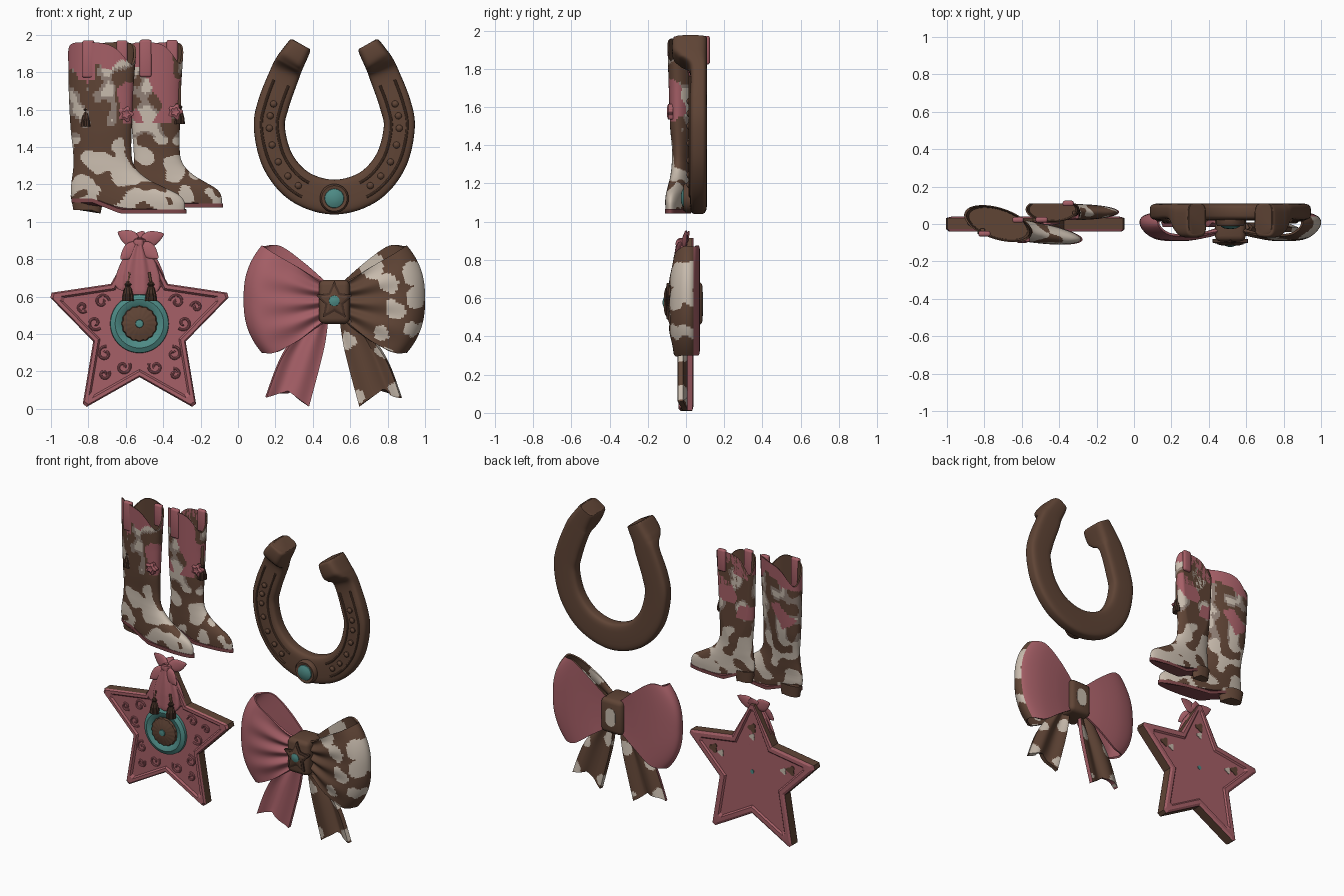
import bpy, bmesh, math
from mathutils import Vector, noise
if "Cube" in bpy.data.objects:
    bpy.data.objects.remove(bpy.data.objects["Cube"], do_unlink=True)
COLOURS = {"rose leather": (0.38, 0.115, 0.135), "saddle brown": (0.115, 0.058, 0.036),
           "dark brown": (0.06, 0.03, 0.02), "cream hide": (0.58, 0.50, 0.42),
           "taupe hide": (0.28, 0.215, 0.18), "turquoise": (0.075, 0.255, 0.235), "sole": (0.2, 0.06, 0.065)}
ROSE, BROWN, DARK, CREAM, TAUPE, TURQ, SOLE = COLOURS
for label, rgb in COLOURS.items():
    m = bpy.data.materials.new(label)
    m.use_nodes = True
    m.diffuse_color = (*rgb, 1)
    m.node_tree.nodes["Principled BSDF"].inputs["Base Color"].default_value = (*rgb, 1)

# Helpers: paint is a colour name or a rule on face centre and normal
def make(name, bm, paint, angle=40):
    bmesh.ops.recalc_face_normals(bm, faces=bm.faces[:])
    mesh, slots = bpy.data.meshes.new(name), []
    for f in bm.faces:
        key = paint if isinstance(paint, str) else paint(f.calc_center_median(), f.normal)
        if key not in slots:
            slots.append(key)
            mesh.materials.append(bpy.data.materials[key])
        f.material_index, f.smooth = slots.index(key), True
    bm.to_mesh(mesh)
    bm.free()
    mesh.set_sharp_from_angle(angle=math.radians(angle))
    bpy.context.scene.collection.objects.link(bpy.data.objects.new(name, mesh))

def loft(name, rings, paint, caps=(True, True), angle=40):
    bm = bmesh.new()
    loops = [[bm.verts.new(p) for p in r] for r in rings]
    for a, b in zip(loops, loops[1:]):
        for i in range(len(a)):
            bm.faces.new((a[i - 1], a[i], b[i], b[i - 1]))
    for cap, loop in zip(caps, (loops[0], loops[-1])):
        if cap:
            bm.faces.new(loop)
    make(name, bm, paint, angle)

def sheet(name, grid, thick, paint):
    bm = bmesh.new()
    v = [[bm.verts.new(p) for p in row] for row in grid]
    for a, b in zip(v, v[1:]):
        for i in range(1, len(a)):
            bm.faces.new((a[i - 1], a[i], b[i], b[i - 1]))
    bmesh.ops.recalc_face_normals(bm, faces=bm.faces[:])
    bmesh.ops.solidify(bm, geom=bm.faces[:], thickness=thick)
    make(name, bm, paint, 50)

def block(name, centre, size, paint, bevel):
    bm = bmesh.new()
    bmesh.ops.create_cube(bm, size=1)
    bmesh.ops.scale(bm, vec=size, verts=bm.verts[:])
    bmesh.ops.bevel(bm, geom=bm.edges[:], offset=bevel, segments=3, affect='EDGES', profile=0.5)
    bmesh.ops.translate(bm, vec=centre, verts=bm.verts[:])
    make(name, bm, paint)

def angles(n):
    return [math.tau * i / n for i in range(n)]

def spline(rows, n):
    out = []
    for i in range(len(rows) - 1):
        pts = rows[max(i - 1, 0)], rows[i], rows[i + 1], rows[min(i + 2, len(rows) - 1)]
        for t in (k / n for k in range(n)):
            out.append(tuple(q + (r - p) * t / 2 + (p - 2.5 * q + 2 * r - s / 2) * t * t
                             + (3 * q - p - 3 * r + s) / 2 * t ** 3 for p, q, r, s in zip(*pts)))
    return out + [rows[-1]]

def turned(name, c, profile, paint, axis="y", lobe=0, k=5, n=40):
    rings = []
    for r, t in profile:
        flat = [(r * (1 + lobe * math.cos(k * a)) * math.cos(a),
                 r * (1 + lobe * math.cos(k * a)) * math.sin(a)) for a in angles(n)]
        rings.append([(c[0] + u, c[1] + t, c[2] + v) if axis == "y" else (c[0] + u, c[1] + v, c[2] + t)
                      for u, v in flat])
    loft(name, rings, paint)

def sweep(name, rows, paint, power=1, n=16):
    """Rows are (x, y, z, half width, half depth) along an upright path."""
    rings = []
    for i, (x, y, z, w, d) in enumerate(rows):
        a, b = rows[max(i - 1, 0)], rows[min(i + 1, len(rows) - 1)]
        side = Vector((a[2] - b[2], 0, b[0] - a[0])).normalized()
        bend = [[math.copysign(abs(f) ** power, f) for f in (math.cos(t), math.sin(t))] for t in angles(n)]
        rings.append([Vector((x, y + d * s, z)) + side * w * c for c, s in bend])
    loft(name, rings, paint)

def clamp(v):
    return max(0.0, min(1.0, v))

def blot(p, scale, seed):
    return noise.noise(Vector(p) * scale + Vector((seed, seed, seed)))

# Horseshoe: half path mirrored, thick heels at the open ends
CX = 0.515
half = [(0.337, 1.95, 0.05, -0.05), (0.33, 1.938, 0.063, -0.07), (0.292, 1.875, 0.073, -0.07),
        (0.272, 1.84, 0.077, -0.04), (0.25, 1.79, 0.08, 0.02), (0.19, 1.63, 0.084, 0.02),
        (0.168, 1.5, 0.083, 0.02), (0.215, 1.32, 0.086, 0.02), (0.335, 1.185, 0.09, 0.02), (CX, 1.132, 0.093, 0.02)]
path = spline(half + [(2 * CX - x, z, w, f) for x, z, w, f in half[-2::-1]], 12)
sweep("horseshoe", [(x, (f + 0.11) / 2, z, w, (0.11 - f) / 2) for x, z, w, f in path], BROWN, 0.5, 32)
for side, run in enumerate((path[52:100], path[-53:-101:-1])):
    for j, off in enumerate((-0.042, 0.042)):
        rows = []
        for a, b in zip(run, run[1:]):
            t = Vector((b[0] - a[0], b[1] - a[1])).normalized()
            rows.append((a[0] - t.y * off, 0.021, a[1] + t.x * off, 0.007, 0.007))
        sweep(f"horseshoe_groove_ridge_{side}_{j}", rows, BROWN, n=8)
    for k in range(7):
        x, z = run[8 + 6 * k - (k == 6)][:2]
        turned(f"nail_head_{side}_{k}", (x, 0.02, z), [(0.019, 0.01), (0.018, -0.008), (0.012, -0.014), (0.004, -0.017)], BROWN, n=12)
turned("medallion_rim", (CX, 0, 1.125), [(0.077, 0.03), (0.077, 0), (0.068, -0.012), (0.052, -0.008)], BROWN)
turned("medallion_stone", (CX, 0, 1.125), [(0.054, 0), (0.05, -0.014), (0.03, -0.024), (0.008, -0.027)], TURQ)

# Star plaque with scrolls, hide patches behind and a round concho
def star_ring(cx, cz, radius, y):
    turns = [(math.radians(90 + 72 * k + deg), radius * r)
             for k in range(5) for deg, r in ((-1.5, 0.985), (1.5, 0.985), (36, 0.515))]
    return [(cx + r * math.cos(a), y, cz + min(0.47, 1.06 * r * math.sin(a))) for a, r in turns]

SX, SZ = -0.527, 0.445
layers = [(0.8, 0.03), (0.84, 0.04), (0.94, 0.04), (1, 0.032), (1, -0.028), (0.97, -0.04), (0.89, -0.04), (0.85, -0.028)]
loft("star_plaque", [star_ring(SX, SZ, 0.505 * s, y) for s, y in layers],
     lambda p, n: BROWN if abs(p.y) < 0.02 and abs(n.y) < 0.3 else ROSE, angle=25)
for k in range(5):
    a = math.radians(90 + 72 * k)
    out, across = Vector((math.cos(a), math.sin(a))), Vector((-math.sin(a), math.cos(a)))
    for j, (r, off, size) in enumerate(((0.23, 0.06, 0.04), (0.23, -0.06, 0.04), (0.32, 0, 0.03))):
        c = Vector((SX, SZ)) + out * r + across * off
        turn = -1 if off < 0 else 1
        sweep(f"star_scroll_{k}_{j}", [
            (c.x + size * q * math.cos(a + turn * 9 * q), -0.029, c.y + size * q * math.sin(a + turn * 9 * q), 0.007, 0.008)
            for q in (0.2 + 0.8 * i / 24 for i in range(25))], ROSE, n=8)
    if k in (0, 1, 4):
        for shift, r, colour in ((0.31, 0.028, BROWN), (0.25, 0.02, CREAM)):
            c = Vector((SX, SZ)) + out * shift
            turned(f"star_back_patch_{k}_{colour[:5]}", (c.x, 0.028, c.y), [(r, 0), (r, 0.006)], colour, lobe=0.25, k=3)
turned("star_back_stone", (SX, 0.028, 0.455), [(0.014, 0), (0.014, 0.006)], TURQ, n=12)
turned("star_concho_ring", (SX, 0, 0.455), [(0.158, -0.02), (0.155, -0.045), (0.13, -0.058), (0.1, -0.05), (0.09, -0.04)], TURQ)
turned("star_concho_dome", (SX, 0, 0.455), [(0.096, -0.04), (0.09, -0.058), (0.06, -0.066), (0.03, -0.072)],
       BROWN, lobe=0.03, k=16, n=96)
turned("star_concho_stone", (SX, 0, 0.455), [(0.024, -0.065), (0.02, -0.078), (0.006, -0.08)], TURQ)

# Knotted neckerchief and tassels on the star
folds = spline([(0.66, 0.118), (0.69, 0.13), (0.76, 0.108), (0.82, 0.078), (0.88, 0.035)], 6)
loft("neckerchief_drape", [[(SX + r * math.cos(a) * (1 + 0.06 * math.cos(9 * a)),
     -0.022 + (0.02 + r * 0.2) * math.sin(a) * (1 + 0.15 * math.cos(9 * a)),
     z - 0.05 * abs(math.sin(a)) * (z < 0.7)) for a in angles(72)] for z, r in folds], ROSE)
tips = ((-0.115, 0.945, 0.02), (0.13, 0.935, 0.02), (-0.1, 0.8, -0.045), (0.1, 0.805, -0.045), (0.02, 0.95, 0.03))
for k, (dx, tz, dy) in enumerate(tips):
    sweep(f"neckerchief_end_{k}", [(SX + dx * q, -0.015 + dy * q ** 0.6, 0.885 + (tz - 0.885) * q,
          0.004 + 0.038 * math.sin(math.pi * q ** 0.8) ** 0.9, 0.004 + 0.014 * (1 - q)) for q in (i / 12 for i in range(13))], ROSE)
turned("neckerchief_knot", (SX, -0.018, 0.885), [(0.012, -0.03), (0.03, -0.02), (0.036, 0), (0.03, 0.02), (0.012, 0.03)],
       ROSE, "z", 0.08)
TASSEL = [(0.03, -0.07), (0.028, -0.04), (0.018, 0), (0.012, 0.008), (0.018, 0.02), (0.008, 0.035)]
for s in (-1, 1):
    turned(f"star_tassel_{s}", (SX + 0.062 * s, -0.065, 0.645), TASSEL, DARK, "z", 0.08, 10)
    sweep(f"star_tassel_cord_{s}", [(SX + (0.062 - d) * s, -0.06, z, 0.007, 0.009) for d, z in ((0, 0.67), (0.01, 0.73))], BROWN)

# Bow: two ribbon loops, two forked tails and a knot
patches = [(0.2, 0.76, 0.065), (0.29, 0.67, 0.05), (0.45, 0.72, 0.075), (0.43, 0.6, 0.06), (0.32, 0.53, 0.055),
           (0.42, 0.42, 0.045), (0.25, 0.4, 0.04), (0.08, 0.37, 0.04), (0.26, 0.3, 0.045), (0.33, 0.1, 0.04), (0.13, 0.06, 0.035)]
def cow(p, n):
    wob = 0.03 * blot(p, 16, 3.3)
    return CREAM if any(math.hypot(abs(p.x - CX) - x, p.z - z) < r + wob for x, z, r in patches) else BROWN

loop = spline([(0.03, -0.03, 0.49, 0.66), (0.12, -0.06, 0.44, 0.69), (0.25, -0.085, 0.36, 0.76), (0.4, -0.08, 0.3, 0.83),
               (0.477, -0.02, 0.3, 0.87), (0.47, 0.04, 0.3, 0.87), (0.36, 0.07, 0.31, 0.87), (0.2, 0.07, 0.4, 0.78),
               (0.03, 0.05, 0.49, 0.66)], 10)
edges = spline([(0.03, 0.5, 0.12, 0.5), (0.055, 0.32, 0.275, 0.28), (0.135, 0.012, 0.362, 0.06)], 24)
for s, word in ((-1, "right"), (1, "left")):
    grid = []
    for d, y, lo, hi in loop:
        fold, puff = 0.016 * clamp(1 - d / 0.42) * (y < 0), 0.25 * (y < 0) * clamp(d / 0.3)
        grid.append([(CX + s * d * (1 - 0.2 * abs(2 * v - 1) ** 2.5),
                      y * (1 - puff * abs(2 * v - 1) ** 3) + fold * math.sin(v * 22),
                      lo + (hi - lo) * v) for v in (i / 60 for i in range(61))])
    sheet(f"bow_loop_{word}", grid, 0.012,
          ROSE if s < 0 else lambda p, n: ROSE if p.y > 0.04 and n.y > 0.2 else cow(p, n))
    sheet(f"bow_tail_{word}", [[(CX + s * (x0 + (x1 - x0) * v), 0.012 * math.cos(v * 9) - 0.005,
          z0 + (z1 - z0) * v + 0.06 * (k / 48) ** 3 * (1 - abs(2 * v - 1))) for v in (i / 30 for i in range(31))]
          for k, (x0, z0, x1, z1) in enumerate(edges)], 0.028,
          cow if s > 0 else lambda p, n: cow(p, n) if n.y > 0.3 else ROSE)
block("bow_knot", (CX, -0.003, 0.572), (0.165, 0.18, 0.235), BROWN, 0.03)
turned("bow_knot_back_patch", (CX, 0.08, 0.57), [(0.05, 0), (0.05, 0.009)], CREAM, lobe=-0.25, k=2)
for r, y, colour in ((0.1, -0.1, DARK), (0.075, -0.108, BROWN)):
    loft(f"bow_star_{colour[:4]}", [star_ring(CX, 0.575, r * f, y + d) for f, d in ((1, 0.02), (1, 0), (0.7, -0.006))], colour)
turned("bow_stone", (CX, -0.1, 0.577), [(0.032, 0), (0.028, -0.016), (0.01, -0.022)], TURQ)

# Boots: turned a little toward the toe, scalloped rim with dips front and back
def boot_paint(p, n):
    if p.z > 1.85 + 0.14 * blot(p, 7, 1.7) or (p.z > 1.53 and blot(p, 7, 8.2) > (0.0 if p.x > -0.55 else 0.12)):
        return ROSE
    v = blot(p, 11, 5.1)
    return BROWN if v > (-0.02 if p.z > 1.4 else 0.03) else TAUPE if p.z > 1.45 and v > -0.24 else CREAM

def boot(word, tf, tassel_x, skew):
    def lean(x, z):
        return skew * (0.6 + 0.4 * clamp((z - 1.2) / 0.3)) * (x + 0.73)

    def ring(z, x0, x1, yc, hy, shrink=1.0):
        pts = []
        for a in angles(96):
            x = (x0 + x1) / 2 + (x1 - x0) / 2 * math.cos(a) * shrink
            rim = 0.03 * abs(math.sin(a + 0.5)) - 0.09 * math.cos(a + 0.5) ** 6
            drop = 0.06 * clamp((1.3 - z) / 0.18) * clamp((x + 0.78) / 0.15)
            pts.append(tf(x, yc + lean(x, z) + hy * math.sin(a) * shrink, z + rim * clamp((z - 1.7) / 0.23) - drop))
        return pts

    top, foot = (1.93, -0.908, -0.545, 0.003, 0.088), (1.12, -0.885, -0.285, -0.015, 0.054)
    rows = [top, (1.7, -0.905, -0.56, 0, 0.08), (1.5, -0.895, -0.568, -0.003, 0.07), (1.38, -0.882, -0.57, -0.006, 0.058),
            (1.3, -0.88, -0.555, -0.01, 0.055), (1.25, -0.885, -0.49, -0.012, 0.055), (1.215, -0.89, -0.4, -0.014, 0.056),
            (1.185, -0.893, -0.32, -0.015, 0.057), (1.155, -0.893, -0.287, -0.015, 0.057), foot]
    loft(f"{word}_boot", [ring(*r) for r in spline(rows, 14)], boot_paint, (False, True))
    loft(f"{word}_boot_lining", [ring(*top), ring(*top, 0.93), ring(1.72, *top[1:], 0.86)], BROWN, (False, True))
    loft(f"{word}_boot_sole", [ring(z, -0.89, -0.275, -0.015, 0.057) for z in (1.125, 1.104)], SOLE)
    loft(f"{word}_boot_heel", [ring(1.14, -0.895, -0.72, 0, 0.048), ring(1.062, -0.88, -0.735, 0, 0.042)], BROWN)

    def on_side(x, z, lift=0.0, face=-1):
        bulge = math.sqrt(max(0, 1 - ((x + 0.73) / 0.178) ** 2))
        return tf(x, lean(x, z) + face * (0.082 * bulge - lift), z)

    block(f"{word}_boot_front_pull_strap", on_side(-0.8, 1.87, 0.006), (0.065, 0.03, 0.2), ROSE, 0.012)
    block(f"{word}_boot_back_pull_strap", on_side(-0.62, 1.895, 0.015, 1), (0.06, 0.03, 0.15), ROSE, 0.012)
    turned(f"{word}_boot_flower", on_side(-0.6, 1.575),
           [(0.036, 0.02), (0.036, -0.004), (0.02, -0.012), (0.008, -0.008)], ROSE, lobe=0.2)
    x, y, z = on_side(tassel_x, 1.58, 0.02)
    turned(f"{word}_boot_tassel", (x, y, z), TASSEL, DARK, "z", 0.08, 10)
    block(f"{word}_boot_tassel_strap", (x, y, z + 0.09), (0.025, 0.02, 0.14), BROWN, 0.006)

boot("near", lambda x, y, z: (x, min(y, 0.11), z), -0.81, -0.25)
boot("far", lambda x, y, z: (0.79 * x + 0.138, min(0.75 * y + 0.075, 0.11), 1.96 - (1.96 - z) * 0.965), -0.575, 0.0)
